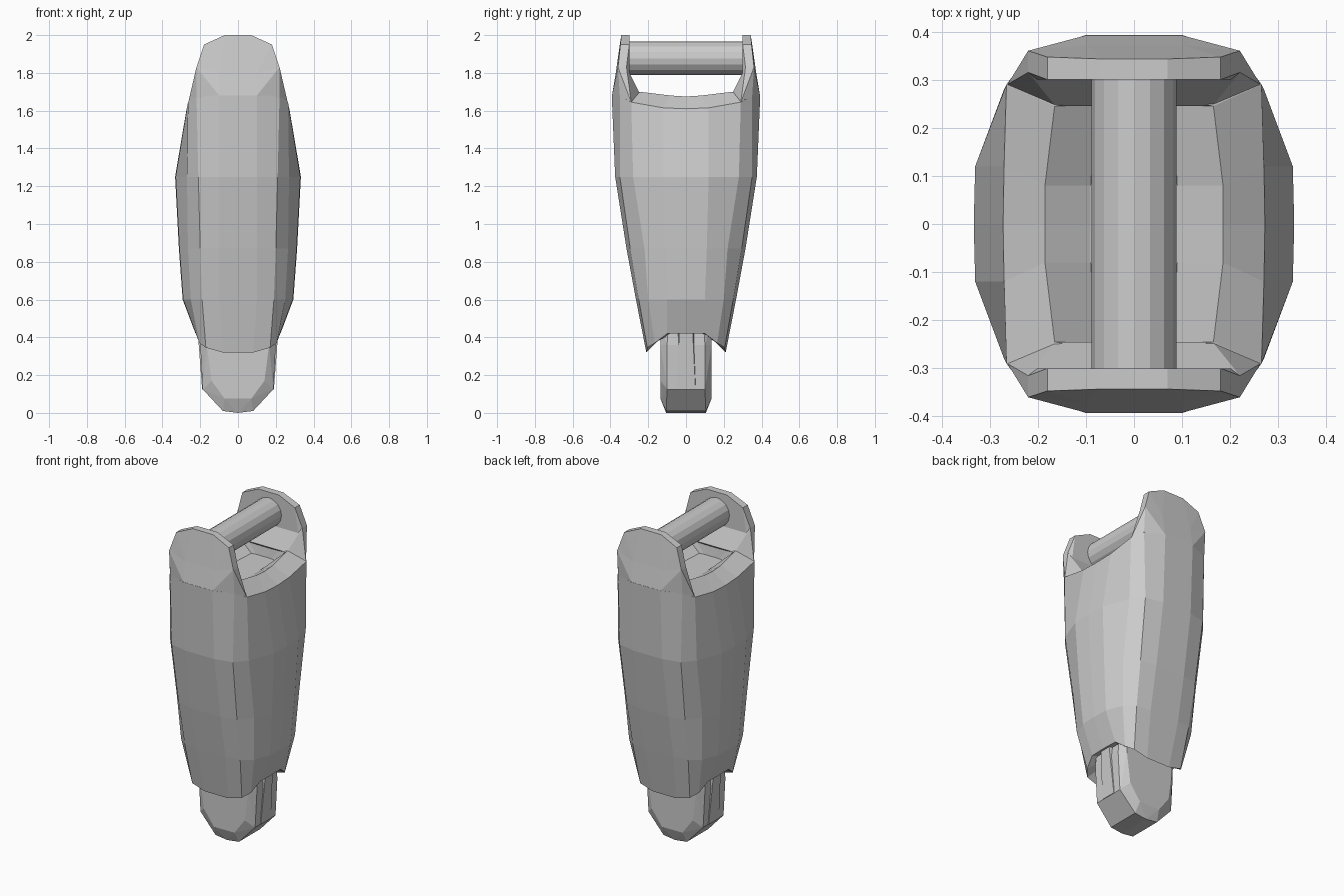
import bpy, bmesh, math

if "Cube" in bpy.data.objects:
    bpy.data.objects.remove(bpy.data.objects["Cube"])


def finish(name, bm):
    bmesh.ops.recalc_face_normals(bm, faces=bm.faces)
    mesh = bpy.data.meshes.new(name)
    bm.to_mesh(mesh)
    bm.free()
    ob = bpy.data.objects.new(name, mesh)
    bpy.context.collection.objects.link(ob)
    return ob


def full_ring(quarter):
    """Mirror a front-to-side quarter section into a closed ring."""
    q1 = quarter                                            # +x +y, ends at y = 0
    q2 = [(x, -y, z) for x, y, z in reversed(quarter[:-1])]
    half = q1 + q2
    return half + [(-x, y, z) for x, y, z in reversed(half)]


def hull(name, pts, mirror_y=False):
    """Convex block from points, mirrored across x (and optionally y)."""
    bm = bmesh.new()
    for x, y, z in pts:
        for sx in (1, -1):
            for sy in ((1, -1) if mirror_y else (1,)):
                bm.verts.new((x * sx, y * sy, z))
    bmesh.ops.remove_doubles(bm, verts=bm.verts, dist=1e-5)
    res = bmesh.ops.convex_hull(bm, input=bm.verts)
    junk = {v for v in res["geom_interior"] if isinstance(v, bmesh.types.BMVert)}
    bmesh.ops.delete(bm, geom=list(junk), context='VERTS')
    bmesh.ops.dissolve_limit(bm, angle_limit=0.02, verts=bm.verts, edges=bm.edges)
    return finish(name, bm)


def at(z, pts):
    return [(x, y, z) for x, y in pts]


# Main limb shell: lofted rings from the lower recess to the upper saddle
sections = [
    [(.06, .12, .41), (.11, .12, .41), (.15, .11, .41), (.18, .08, .42), (.18, 0, .42)],
    [(.08, .21, .32), (.17, .205, .345), (.205, .165, .37), (.222, .10, .42), (.225, 0, .42)],
    at(.60, [(.10, .265), (.19, .25), (.25, .20), (.29, .10), (.293, 0)]),
    at(.87, [(.10, .315), (.20, .295), (.265, .22), (.31, .11), (.313, 0)]),
    at(1.25, [(.10, .375), (.21, .35), (.27, .28), (.33, .12), (.333, 0)]),
    [(.10, .393, 1.68), (.22, .35, 1.68), (.265, .29, 1.645), (.27, .12, 1.615), (.272, 0, 1.61)],
    [(.05, .26, 1.69), (.11, .255, 1.69), (.165, .245, 1.70), (.185, .08, 1.68), (.185, 0, 1.675)],
    [(.02, .25, 1.62), (.05, .25, 1.62), (.08, .245, 1.62), (.09, .08, 1.62), (.09, 0, 1.62)],
]
bm = bmesh.new()
rings = [[bm.verts.new(p) for p in full_ring(s)] for s in sections]
for a, b in zip(rings, rings[1:]):
    n = len(a)
    for i in range(n):
        j = (i + 1) % n
        bm.faces.new((a[i], a[j], b[j], b[i]))
bm.faces.new(rings[0])
bm.faces.new(rings[-1])
finish("limb_shell", bm)

# Fork ears: sloped root and upright rounded tab at each end of the pin
ear_root = [(.10, .392, 1.68), (.22, .35, 1.67), (.263, .29, 1.645), (.163, .245, 1.69),
            (.10, .372, 1.80), (.22, .36, 1.83), (.22, .315, 1.83), (.18, .30, 1.80)]
ear_tab = [(.10, .372, 1.80), (.22, .358, 1.80), (.20, .30, 1.80),
           (.22, .36, 1.83), (.22, .315, 1.83),
           (.18, .347, 1.95), (.18, .30, 1.95), (.07, .343, 2.0), (.07, .30, 2.0)]
for side, s in (("front", -1), ("back", 1)):
    hull(side + "_ear_root", [(x, y * s, z) for x, y, z in ear_root])
    hull(side + "_ear_tab", [(x, y * s, z) for x, y, z in ear_tab])

# Hinge pin between the ears
bpy.ops.mesh.primitive_cylinder_add(vertices=16, radius=.088, depth=.62,
                                    location=(0, 0, 1.877),
                                    rotation=(math.pi / 2, 0, 0))
bpy.context.object.name = "hinge_pin"

# Lower joint knob with chamfered cheeks
hull("lower_knob", [(.19, .095, .46), (.20, .10, .36), (.187, .10, .125), (.08, .105, .01), (0, .105, 0),
                    (.16, .135, .46), (.165, .135, .36), (.14, .135, .17), (.07, .135, .075)],
     mirror_y=True)

# Central rib on each side of the knob
for side, s in (("left", -1), ("right", 1)):
    bm = bmesh.new()
    lo = [bm.verts.new((s * x, y, .125)) for x, y in ((.15, -.05), (.19, -.05), (.19, .05), (.15, .05))]
    hi = [bm.verts.new((s * x, y, .44)) for x, y in ((.15, -.06), (.214, -.035), (.214, .035), (.15, .06))]
    bm.faces.new(lo)
    bm.faces.new(hi)
    for i in range(4):
        j = (i + 1) % 4
        bm.faces.new((lo[i], lo[j], hi[j], hi[i]))
    finish(side + "_knob_rib", bm)
